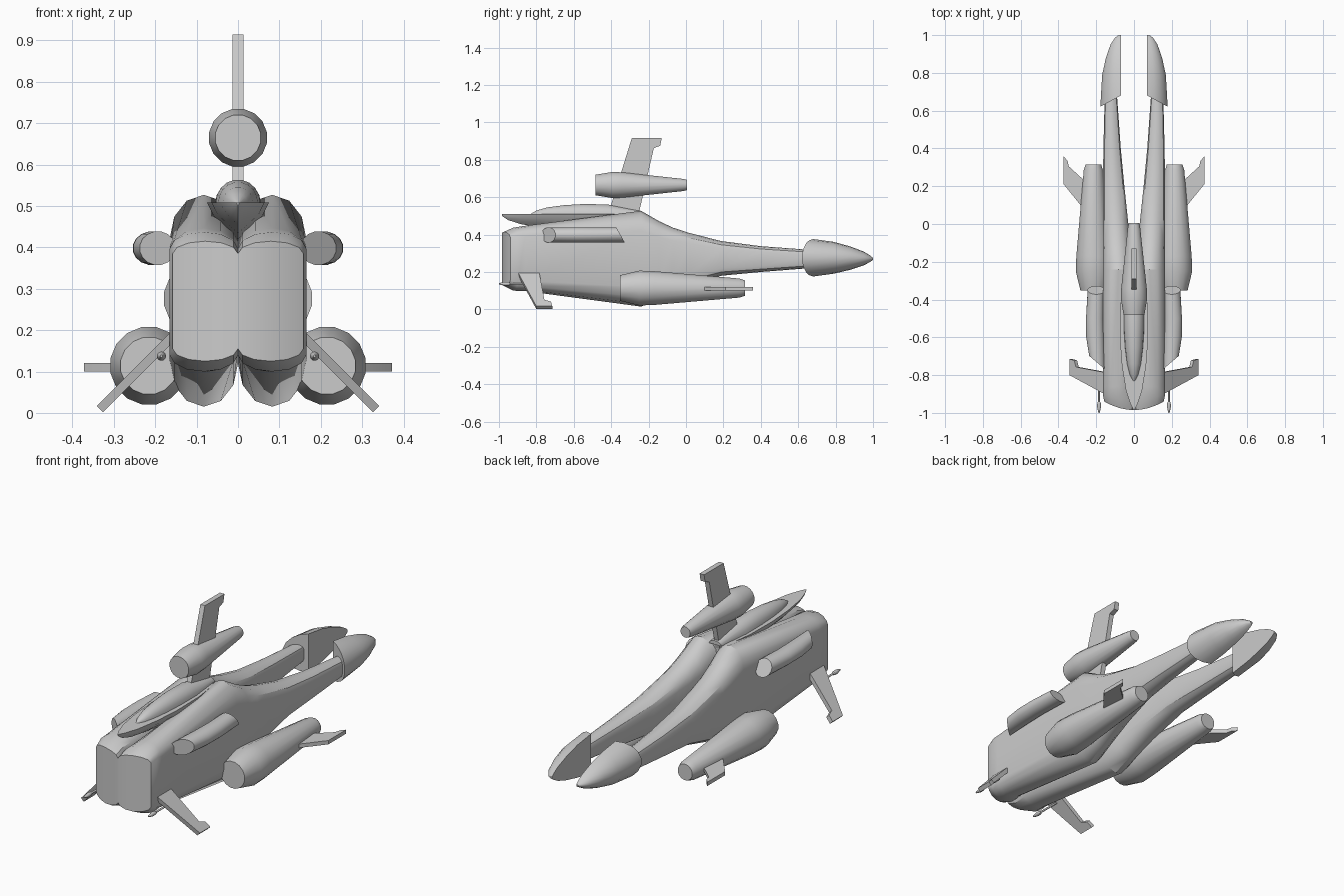
import bpy, bmesh
from math import sin, cos, pi, radians
from mathutils import Vector

if "Cube" in bpy.data.objects:
    bpy.data.objects.remove(bpy.data.objects["Cube"])


def make(name, verts, faces, mirror=False, angle=32):
    """Mesh object with clean normals, optional mirror across x = 0."""
    mesh = bpy.data.meshes.new(name)
    mesh.from_pydata(verts, [], faces)
    bm = bmesh.new()
    bm.from_mesh(mesh)
    bmesh.ops.remove_doubles(bm, verts=bm.verts, dist=0.0002)
    bmesh.ops.recalc_face_normals(bm, faces=bm.faces)
    bm.to_mesh(mesh)
    bm.free()
    ob = bpy.data.objects.new(name, mesh)
    bpy.context.collection.objects.link(ob)
    bpy.ops.object.select_all(action='DESELECT')
    ob.select_set(True)
    bpy.context.view_layer.objects.active = ob
    bpy.ops.object.shade_smooth_by_angle(angle=radians(angle))
    if mirror:
        mod = ob.modifiers.new("mirror", 'MIRROR')
        mod.use_mirror_merge = False
    return ob


def loft(name, rings, **kw):
    """Skin equal, even-sized rings; the ends are closed with quad strips."""
    n = len(rings[0])
    verts = [p for r in rings for p in r]
    faces = []
    for k in range(len(rings) - 1):
        a, b = k * n, (k + 1) * n
        faces += [(a + i, a + (i + 1) % n, b + (i + 1) % n, b + i) for i in range(n)]
    for a in (0, (len(rings) - 1) * n):
        faces += [(a + i, a + i + 1, a + n - 2 - i, a + n - 1 - i) for i in range(n // 2 - 1)]
    # drop repeated corners where a strip closes on itself
    faces = [f for f in faces if len(set(f)) == 4]
    return make(name, verts, faces, **kw)


def ellipse(cx, y, cz, rx, rz, n=16):
    return [Vector((cx + rx * cos((i + .5) * 2 * pi / n), y,
                    cz + rz * sin((i + .5) * 2 * pi / n))) for i in range(n)]


def stadium(y, x0, x1, zb, zt, h, bow=0, n=6):
    """Upright slot shape with elliptical top and bottom of height h."""
    cx, rx = (x0 + x1) / 2, (x1 - x0) / 2
    ring = []
    for i in range(2 * n + 2):
        top = i <= n
        t = pi * (i if top else i - 1) / n
        x = cx + rx * cos(t)
        z = (zt - h if top else zb + h) + h * sin(t)
        ring.append(Vector((x, y + bow * (x / .165) ** 2, z)))
    return ring


def turned(name, cx, cz, profile, **kw):
    return loft(name, [ellipse(cx, y, cz, r, r) for y, r in profile], **kw)


def plate(name, outline, normal, thick, **kw):
    """Flat fin: outline extruded both ways along its normal."""
    off = Vector(normal).normalized() * thick / 2
    pts = [Vector(p) for p in outline]
    n = len(pts)
    faces = [tuple(range(n)), tuple(range(n, 2 * n))]
    faces += [(i, (i + 1) % n, n + (i + 1) % n, n + i) for i in range(n)]
    return make(name, [p + off for p in pts] + [p - off for p in pts], faces, **kw)


# twin-lobed hull that splits into two rear prongs
hull = [(-.985, 0, .158, .125, .415, .03, .05), (-.93, 0, .165, .10, .437, .04, .03),
        (-.86, 0, .165, .098, .447, .055, 0), (-.24, 0, .165, .015, .527, .105, 0),
        (-.145, .012, .165, .06, .472, .085, 0), (-.07, .022, .165, .092, .437, .07, 0),
        (.02, .032, .165, .13, .408, .055, 0), (.19, .05, .165, .18, .365, .04, 0),
        (.4, .07, .162, .2, .338, .03, 0), (.68, .09, .155, .222, .317, .025, 0)]
loft("hull", [stadium(*s) for s in hull], mirror=True)

# half-bullet prong tips, flat on the inner side, with a slanted base
rings = []
for k, (y, rx, rz, cz) in enumerate([(.68, .11, .1, .276), (.79, .1, .085, .276), (.88, .08, .062, .274),
                                     (.95, .055, .037, .272), (.985, .032, .017, .271), (1, .012, .005, .27)]):
    ring = []
    for i in range(10):
        t = -pi / 2 + pi * i / 9
        slant = -.06 * cos(t) if k == 0 else 0
        ring.append(Vector((.07 + rx * cos(t), y + slant, cz + rz * sin(t))))
    rings.append(ring)
loft("prong_tip", rings, mirror=True)

# lower side engines and dorsal engine
turned("side_engine", .215, .114, [(-.352, .07), (-.25, .095), (-.17, .092), (.285, .052), (.315, .042)],
       mirror=True)
turned("dorsal_engine", 0, .665, [(-.483, .056), (-.395, .071), (-.34, .069), (-.015, .033), (.005, .028)])

# upper side tubes with slanted ends
rings = [ellipse(cx, y, .398, rx, .041) for y, cx, rx in
         [(-.735, .194, .044), (-.6, .205, .049), (-.5, .207, .048), (-.35, .2, .046)]]
for p in rings[0]:
    p.y += (p.x - .194) * .85
for p in rings[-1]:
    p.y -= (p.z - .398) * .55
loft("side_tube", rings, mirror=True)

# cockpit tray: V-bottomed boat shape with a flat top
tray = [(-.985, .003, .50), (-.95, .02, .477), (-.88, .043, .455), (-.75, .064, .435),
        (-.6, .075, .42), (-.42, .072, .41), (-.26, .05, .43)]
rings = []
for y, w, zb in tray:
    d = .509 - zb
    rings.append([Vector((a * w, y, .509 - b * d)) for a, b in
                  [(-1, 0), (-.8, .35), (-.4, .72), (0, 1), (0, 1), (.4, .72), (.8, .35), (1, 0)]])
loft("cockpit_tray", rings)

# canopy dome and its fairing under the fin
rings = [[Vector((w * cos(pi * i / 9), y, .507 + h * sin(pi * i / 9))) for i in range(10)]
         for y, w, h in [(-.832, .004, .002), (-.8, .022, .022), (-.74, .037, .039), (-.65, .048, .051),
                         (-.55, .054, .057), (-.42, .055, .055), (-.24, .035, .02)]]
loft("canopy", rings)

# fins, each with a notched tip
plate("tail_fin", [(0, -.425, .48), (0, -.29, .915), (0, -.13, .915), (0, -.138, .875),
                   (0, -.172, .862), (0, -.26, .48)], (1, 0, 0), .026)
plate("engine_fin", [(.235, .06, .11), (.275, .09, .11), (.372, .21, .11), (.372, .357, .11),
                     (.352, .335, .11), (.345, .305, .11), (.235, .205, .11)], (0, 0, 1), .02, mirror=True)
plate("front_fin", [(.15, -.9, .193), (.334, -.80, .009), (.334, -.715, .009), (.309, -.722, .034),
                    (.3, -.757, .043), (.15, -.785, .193)], (1, 0, 1), .022, mirror=True)

# small guns on the front fins
turned("gun", .185, .137, [(-1, .003), (-.985, .007), (-.965, .011), (-.945, .009), (-.94, .005), (-.82, .005)],
       mirror=True)
